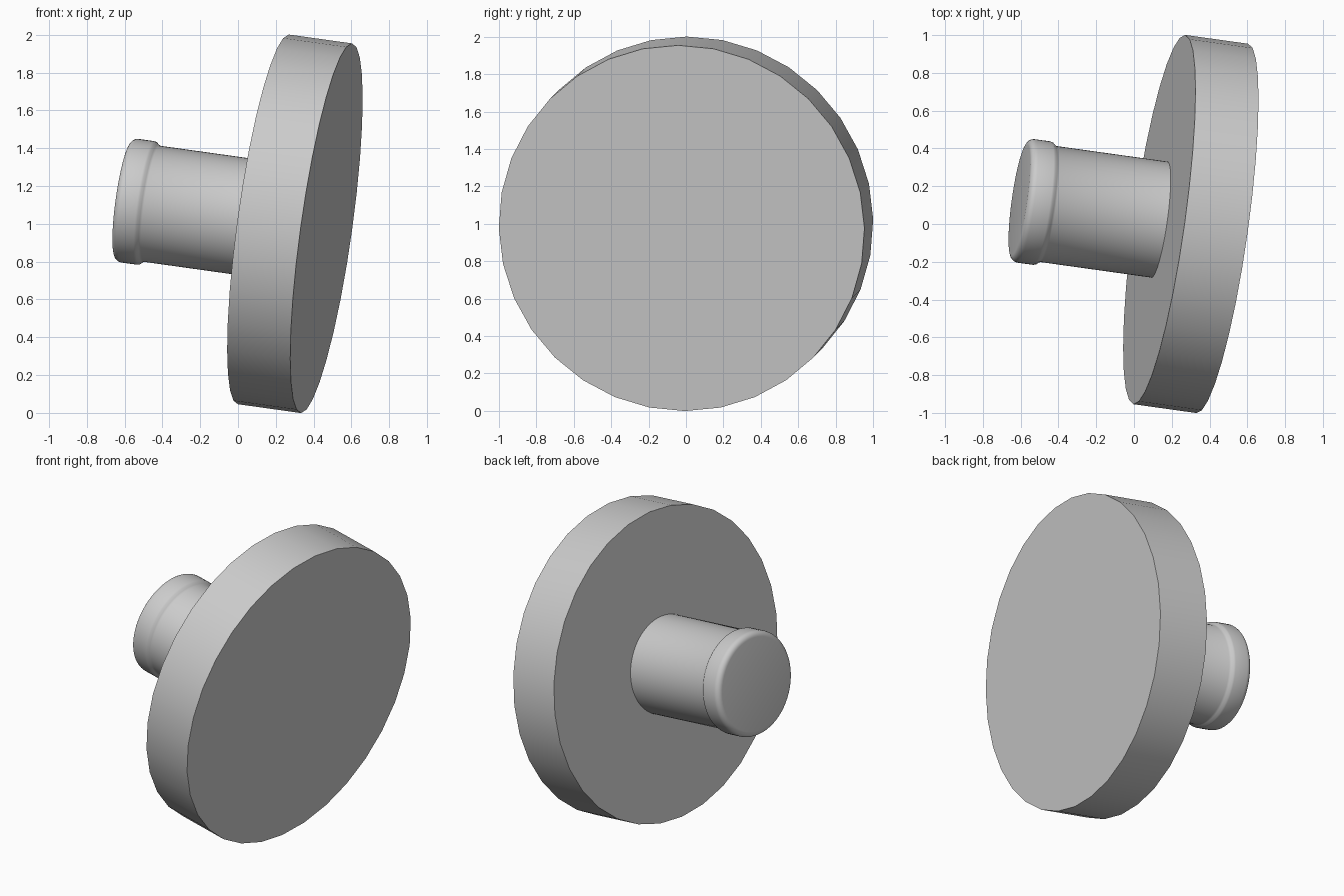
import bpy, bmesh, math
from mathutils import Vector, Matrix

cube = bpy.data.objects.get("Cube")
if cube:
    bpy.data.objects.remove(cube, do_unlink=True)

grey = bpy.data.materials.new("light_grey")
grey.use_nodes = True
colour = (0.6, 0.6, 0.6, 1)
grey.diffuse_color = colour
grey.node_tree.nodes["Principled BSDF"].inputs["Base Color"].default_value = colour

# Shared tilted axis, pointing out of the flat face
axis = Vector((1, -0.14, -0.14)).normalized()
tilt = axis.to_track_quat('Z', 'Y').to_matrix().to_4x4()
place = Matrix.Translation((0.301, 0, 1)) @ tilt


def lathe(name, profile, sides):
    """Revolve (radius, distance along axis) points into a capped solid."""
    bm = bmesh.new()
    rings = []
    for r, s in profile:
        angles = [2 * math.pi * i / sides for i in range(sides)]
        rings.append([bm.verts.new((r * math.cos(a), r * math.sin(a), s)) for a in angles])
    for low, high in zip(rings, rings[1:]):
        for i in range(sides):
            j = (i + 1) % sides
            bm.faces.new((low[i], low[j], high[j], high[i]))
    bm.faces.new(rings[0][::-1])
    bm.faces.new(rings[-1])
    bmesh.ops.recalc_face_normals(bm, faces=bm.faces)
    mesh = bpy.data.meshes.new(name)
    bm.to_mesh(mesh)
    bm.free()
    mesh.materials.append(grey)
    obj = bpy.data.objects.new(name, mesh)
    bpy.context.collection.objects.link(obj)
    obj.matrix_world = place
    bpy.ops.object.select_all(action='DESELECT')
    obj.select_set(True)
    bpy.context.view_layer.objects.active = obj
    bpy.ops.object.shade_smooth_by_angle(angle=math.radians(35))
    return obj


# Large disc
thick = 0.17
disc_radius = 0.987
lathe("disc", [(disc_radius, -thick), (disc_radius, thick)], 32)

# Stem with a rounded head: tip fillet, head band, step down to the neck
tip, head, neck, fillet = -0.925, 0.33, 0.31, 0.035
profile = []
for k in range(7):
    a = math.pi / 2 * k / 6
    profile.append((head - fillet + fillet * math.sin(a), tip + fillet * (1 - math.cos(a))))
profile += [(head, -0.805), (head - 0.003, -0.793), (neck + 0.006, -0.781),
            (neck, -0.77), (neck, -thick)]
lathe("stem", profile, 64)
